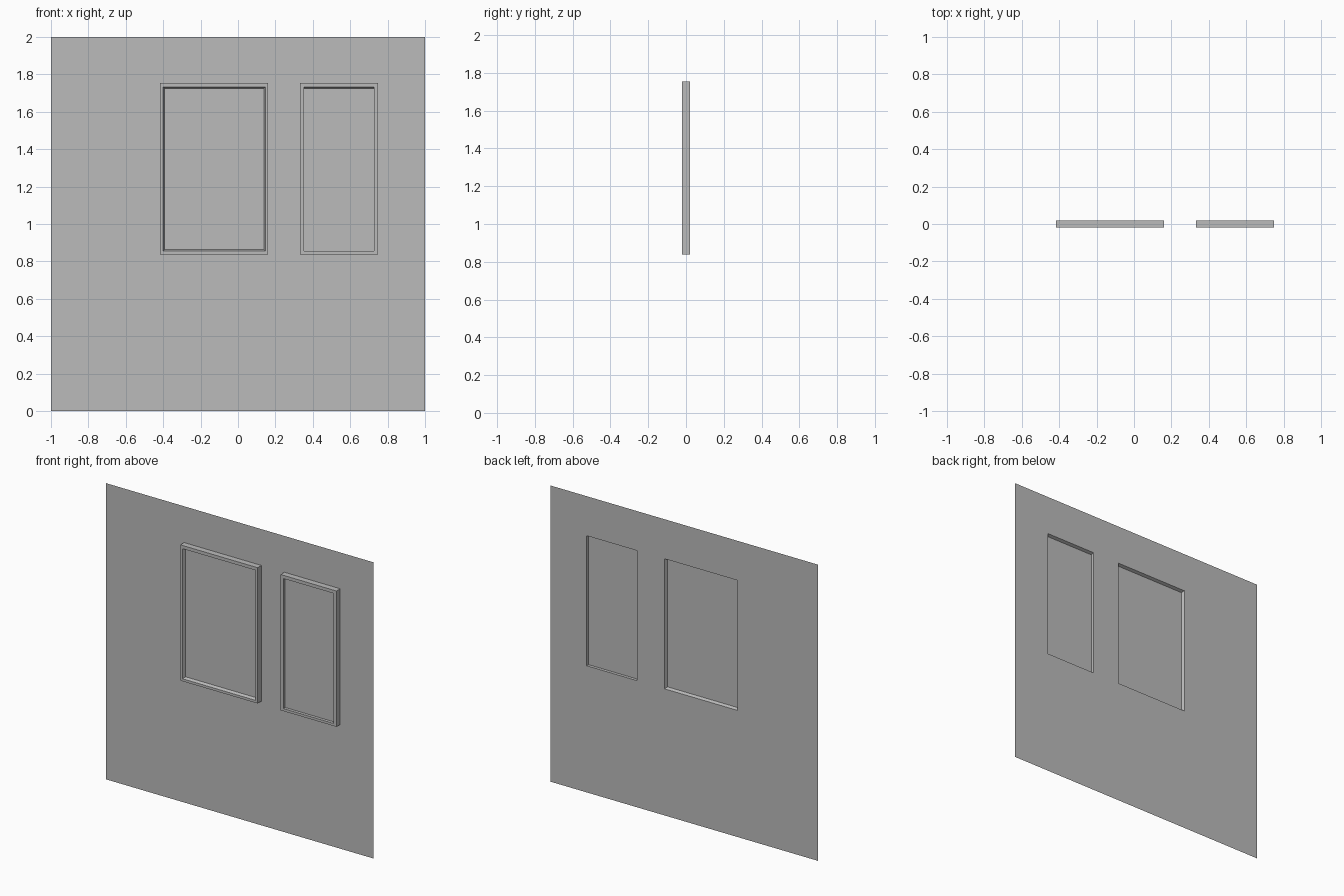
import bpy, bmesh

if "Cube" in bpy.data.objects:
    bpy.data.objects.remove(bpy.data.objects["Cube"])

FRONT, BACK, PANE = -0.02, 0.02, 0.0

grey = bpy.data.materials.new("plain grey")
grey.diffuse_color = (0.5, 0.5, 0.5, 1)
grey.use_nodes = True
grey.node_tree.nodes["Principled BSDF"].inputs["Base Color"].default_value = grey.diffuse_color

# Each window: outer frame rectangle, front opening, pane opening (x0, x1, z0, z1)
WINDOWS = {
    "wide_window": ((-0.417, 0.161, 0.838, 1.755), (-0.400, 0.146, 0.855, 1.733),
                    (-0.392, 0.138, 0.863, 1.725)),
    "narrow_window": ((0.332, 0.749, 0.838, 1.755), (0.353, 0.728, 0.855, 1.733),
                      (0.353, 0.728, 0.855, 1.725)),
}


def finish(bm, name):
    bmesh.ops.remove_doubles(bm, verts=bm.verts, dist=1e-5)
    bmesh.ops.recalc_face_normals(bm, faces=bm.faces)
    mesh = bpy.data.meshes.new(name)
    bm.to_mesh(mesh)
    bm.free()
    mesh.materials.append(grey)
    obj = bpy.data.objects.new(name, mesh)
    bpy.context.collection.objects.link(obj)
    return obj


def loop(bm, rect, y):
    x0, x1, z0, z1 = rect
    return [bm.verts.new((x, y, z)) for x, z in ((x0, z0), (x1, z0), (x1, z1), (x0, z1))]


# Thin wall sheet, divided on the window edges with the openings left out
bm = bmesh.new()
outers = [w[0] for w in WINDOWS.values()]
xs = sorted([-1, 1] + [x for o in outers for x in o[:2]])
zs = [0, outers[0][2], outers[0][3], 2]
for i in range(len(xs) - 1):
    for j in range(len(zs) - 1):
        if j == 1 and i in (1, 3):
            continue
        bm.faces.new(loop(bm, (xs[i], xs[i + 1], zs[j], zs[j + 1]), BACK))
finish(bm, "wall")

for name, (outer, opening, pane) in WINDOWS.items():
    # Frame: closed ring swept through its rectangular section
    bm = bmesh.new()
    rings = [loop(bm, outer, BACK), loop(bm, outer, FRONT), loop(bm, opening, FRONT),
             loop(bm, pane, PANE), loop(bm, opening, BACK)]
    for a, b in zip(rings, rings[1:] + rings[:1]):
        for k in range(4):
            n = (k + 1) % 4
            bm.faces.new((a[k], a[n], b[n], b[k]))
    finish(bm, name + "_frame")

    # Pane set in the middle of the frame
    bm = bmesh.new()
    bm.faces.new(loop(bm, pane, PANE))
    finish(bm, name + "_pane")
